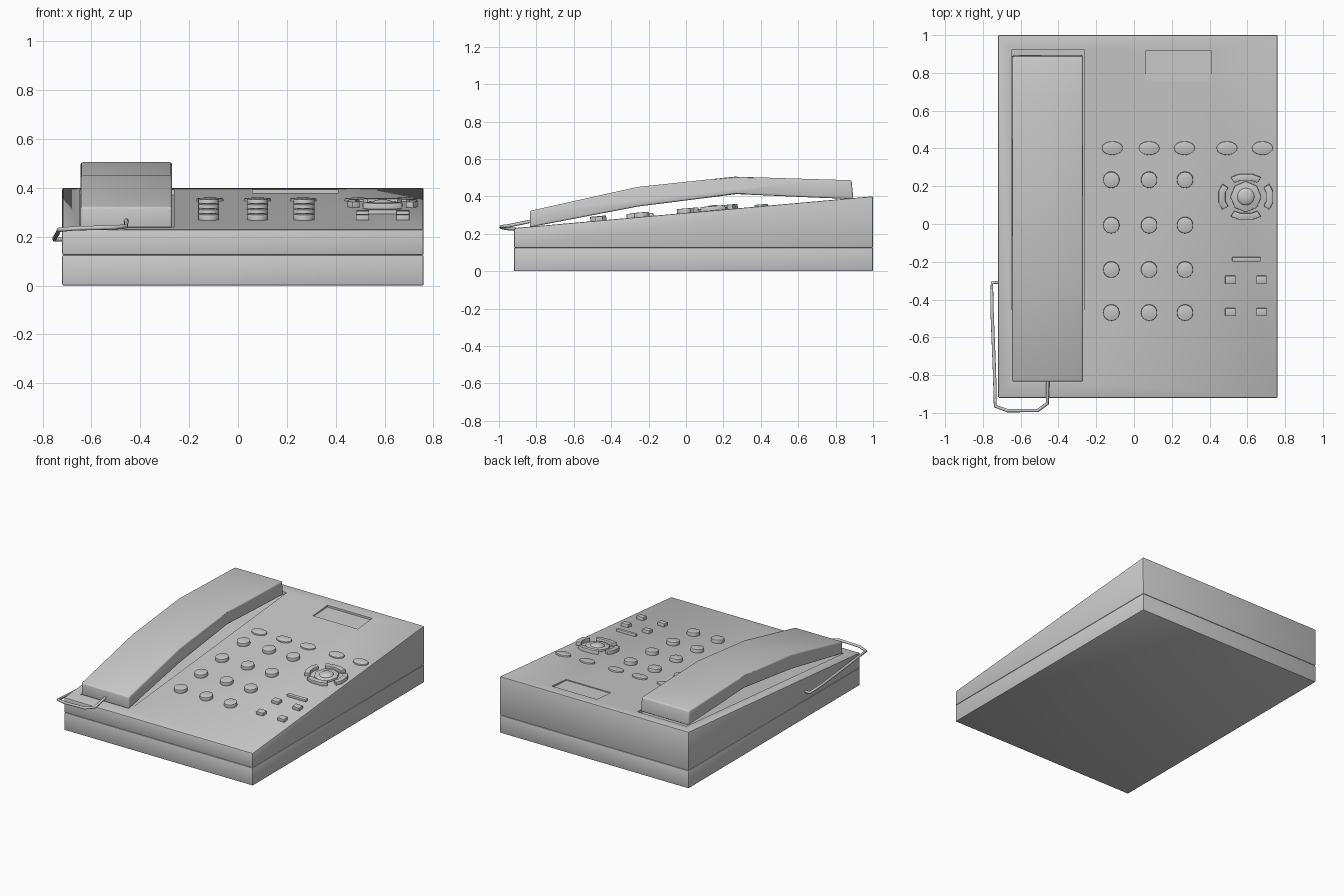
import bpy, bmesh, math
from mathutils import Matrix, Vector

if "Cube" in bpy.data.objects:
    bpy.data.objects.remove(bpy.data.objects["Cube"])

SLOPE = math.atan2(0.17, 1.92)


def top_z(y):
    return 0.23 + 0.17 / 1.92 * (y + 0.92)


def make(name, verts, faces, bevel=0.0, segs=2, smooth=True):
    me = bpy.data.meshes.new(name)
    me.from_pydata(verts, [], faces)
    bm = bmesh.new()
    bm.from_mesh(me)
    bmesh.ops.recalc_face_normals(bm, faces=bm.faces)
    bm.to_mesh(me)
    bm.free()
    ob = bpy.data.objects.new(name, me)
    bpy.context.collection.objects.link(ob)
    bpy.ops.object.select_all(action='DESELECT')
    bpy.context.view_layer.objects.active = ob
    ob.select_set(True)
    if bevel:
        m = ob.modifiers.new("bevel", 'BEVEL')
        m.width, m.segments = bevel, segs
        m.limit_method, m.angle_limit = 'ANGLE', math.radians(40)
        bpy.ops.object.modifier_apply(modifier="bevel")
    if smooth:
        bpy.ops.object.shade_smooth_by_angle(angle=math.radians(30))
    return ob


def prism(a, b):
    """Faces joining two matching outlines a and b."""
    n = len(a)
    faces = [list(range(n)), list(range(n, 2 * n))]
    faces += [[i, (i + 1) % n, n + (i + 1) % n, n + i] for i in range(n)]
    return a + b, faces


def side_extrude(name, profile, x0, x1, bevel=0.0, segs=2):
    """Extrude a (y, z) profile along x."""
    return make(name, *prism([(x0, y, z) for y, z in profile],
                             [(x1, y, z) for y, z in profile]), bevel, segs)


def key(name, x, y, outline, height, bevel=0.004):
    """Extrude an (x, y) outline out of the sloped top face."""
    ob = make(name, *prism([(u, v, -0.01) for u, v in outline],
                           [(u, v, height) for u, v in outline]), bevel)
    ob.location = (x, y, top_z(y))
    ob.rotation_euler = (SLOPE, 0, 0)
    return ob


def ellipse(rx, ry, n):
    return [(rx * math.cos(2 * math.pi * i / n), ry * math.sin(2 * math.pi * i / n))
            for i in range(n)]


def rect(w, h):
    return [(-w / 2, -h / 2), (w / 2, -h / 2), (w / 2, h / 2), (-w / 2, h / 2)]


def cut(target, cutter):
    cutter.hide_render = True
    bpy.context.view_layer.objects.active = target
    m = target.modifiers.new("cut", 'BOOLEAN')
    m.operation, m.object, m.solver = 'DIFFERENCE', cutter, 'EXACT'
    bpy.ops.object.modifier_apply(modifier="cut")
    bpy.data.objects.remove(cutter)


# housing: flat lower slab and wedge-shaped upper shell
side_extrude("base_slab", [(-0.92, 0), (1, 0), (1, 0.125), (-0.92, 0.125)], -0.72, 0.76, 0.006)
body = side_extrude("upper_body", [(-0.92, 0.125), (1, 0.125), (1, 0.40), (-0.92, 0.23)],
                    -0.72, 0.76, 0.006)

# shallow handset cradle and display recess
cut(body, side_extrude("cradle_cutter", [(-0.84, top_z(-0.84) - 0.004), (0.92, top_z(0.92) - 0.022),
                                         (0.92, 0.6), (-0.84, 0.6)], -0.648, -0.262))
cut(body, side_extrude("display_cutter", [(0.755, top_z(0.755) - 0.006), (0.915, top_z(0.915) - 0.014),
                                          (0.915, 0.6), (0.755, 0.6)], 0.06, 0.41))

# handset: bowed bar
side_extrude("handset", [(-0.835, 0.235), (-0.26, 0.345), (0.27, 0.412), (0.65, 0.395), (0.895, 0.385),
                         (0.885, 0.486), (0.65, 0.493), (0.26, 0.505), (-0.26, 0.45), (-0.835, 0.322)],
             -0.645, -0.27, 0.01, 3)

# dial keys
for r, y in enumerate((0.235, -0.005, -0.24, -0.468)):
    for c, x in enumerate((-0.12, 0.08, 0.27)):
        key(f"dial_key_{r}_{c}", x, y, ellipse(0.043, 0.043, 24), 0.024)

# oval line keys
for i, x in enumerate((-0.115, 0.08, 0.267, 0.492, 0.68)):
    key(f"line_key_{i}", x, 0.402, ellipse(0.055, 0.036, 24), 0.01, 0.003)

# navigation pad: four curved segments around a domed centre key
for i in range(4):
    mid = i * math.pi / 2
    angs = [mid + math.radians(d) for d in (-33, -14, 14, 33)]
    arc = [(0.148 * math.cos(a), 0.124 * math.sin(a)) for a in angs]
    arc += [(0.112 * math.cos(a), 0.09 * math.sin(a)) for a in reversed(angs)]
    key(f"nav_segment_{i}", 0.592, 0.145, arc, 0.024, 0.003)
key("nav_ring", 0.592, 0.145, ellipse(0.082, 0.082, 8), 0.014, 0.003)
bm = bmesh.new()
bmesh.ops.create_uvsphere(bm, u_segments=24, v_segments=12, radius=0.046)
bmesh.ops.scale(bm, vec=(1, 1, 0.35), verts=bm.verts)
me = bpy.data.meshes.new("nav_centre_key")
bm.to_mesh(me)
bm.free()
me.shade_smooth()
dome = bpy.data.objects.new("nav_centre_key", me)
bpy.context.collection.objects.link(dome)
dome.location = (0.592, 0.145, top_z(0.145) + 0.012)
dome.rotation_euler = (SLOPE, 0, 0)

# small function keys and indicator bar
for x in (0.51, 0.675):
    for y in (-0.295, -0.465):
        key("function_key", x, y, rect(0.055, 0.043), 0.022)
key("indicator_bar", 0.595, -0.186, rect(0.15, 0.024), 0.016, 0.003)

# cord from handset round to the left side
path = [(-0.457, -0.80, 0.268), (-0.457, -0.84, 0.265), (-0.459, -0.95, 0.242), (-0.51, -0.988, 0.238),
        (-0.67, -0.988, 0.234), (-0.735, -0.965, 0.228), (-0.738, -0.80, 0.215),
        (-0.752, -0.45, 0.192), (-0.752, -0.31, 0.188), (-0.70, -0.31, 0.188)]
cu = bpy.data.curves.new("cord", 'CURVE')
cu.dimensions = '3D'
cu.bevel_depth, cu.bevel_resolution = 0.009, 2
cu.use_fill_caps = True
sp = cu.splines.new('POLY')
sp.points.add(len(path) - 1)
for p, co in zip(sp.points, path):
    p.co = (*co, 1)
bpy.context.collection.objects.link(bpy.data.objects.new("cord", cu))
